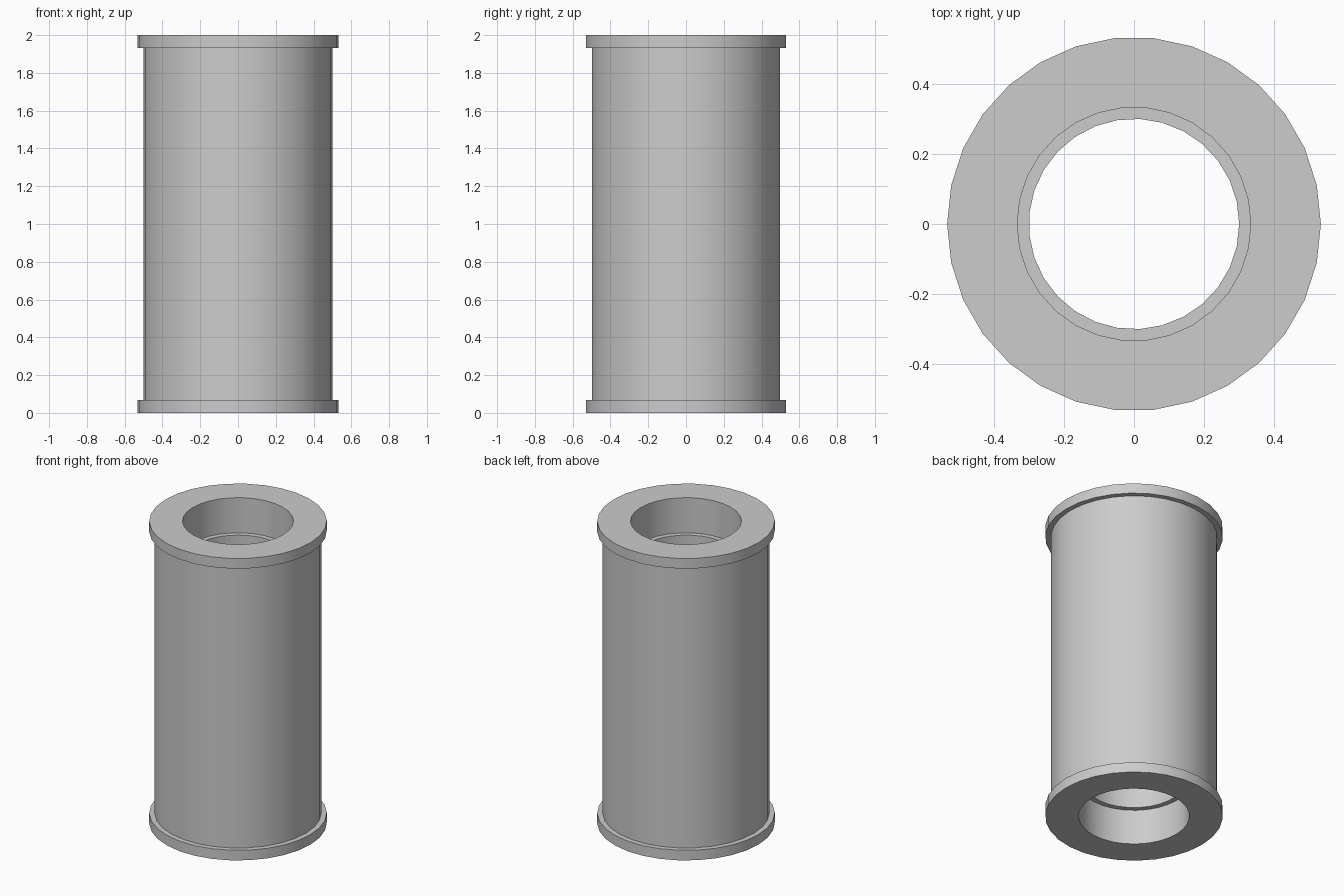
import bpy
import bmesh
from math import cos, sin, tau, radians

cube = bpy.data.objects.get("Cube")
if cube:
    bpy.data.objects.remove(cube, do_unlink=True)

grey = bpy.data.materials.new("light_grey")
grey.use_nodes = True
colour = (0.604, 0.604, 0.604, 1)
grey.diffuse_color = colour
grey.node_tree.nodes["Principled BSDF"].inputs["Base Color"].default_value = colour


def lathe(name, profile, sides):
    """Turn a closed (radius, height) profile around the z axis."""
    bm = bmesh.new()
    rings = []
    for i in range(sides):
        a = tau * i / sides
        rings.append([bm.verts.new((r * cos(a), r * sin(a), z)) for r, z in profile])
    n = len(profile)
    for i, ring in enumerate(rings):
        following = rings[(i + 1) % sides]
        for j in range(n):
            k = (j + 1) % n
            bm.faces.new((ring[j], following[j], following[k], ring[k]))
    bmesh.ops.recalc_face_normals(bm, faces=bm.faces)
    mesh = bpy.data.meshes.new(name)
    bm.to_mesh(mesh)
    bm.free()
    mesh.materials.append(grey)
    obj = bpy.data.objects.new(name, mesh)
    bpy.context.collection.objects.link(obj)
    bpy.ops.object.select_all(action="DESELECT")
    obj.select_set(True)
    bpy.context.view_layer.objects.active = obj
    bpy.ops.object.shade_smooth_by_angle(angle=radians(30))
    return obj


HEIGHT = 2.0
BORE, BODY, FLANGE = 0.333, 0.5, 0.533
RIM = 0.067        # flange thickness
RECESS = 0.233     # depth of the liner below each end

# Tubular body with a thin flange at each end
lower = [(BORE, 0), (FLANGE, 0), (FLANGE, RIM), (BODY, RIM)]
upper = [(r, HEIGHT - z) for r, z in reversed(lower)]
lathe("flanged_body", lower + upper, 30)

# Narrower liner set inside the bore, its outer wall buried in the body
lathe("inner_liner", [(0.3, RECESS), (0.345, RECESS),
                      (0.345, HEIGHT - RECESS), (0.3, HEIGHT - RECESS)], 29)
